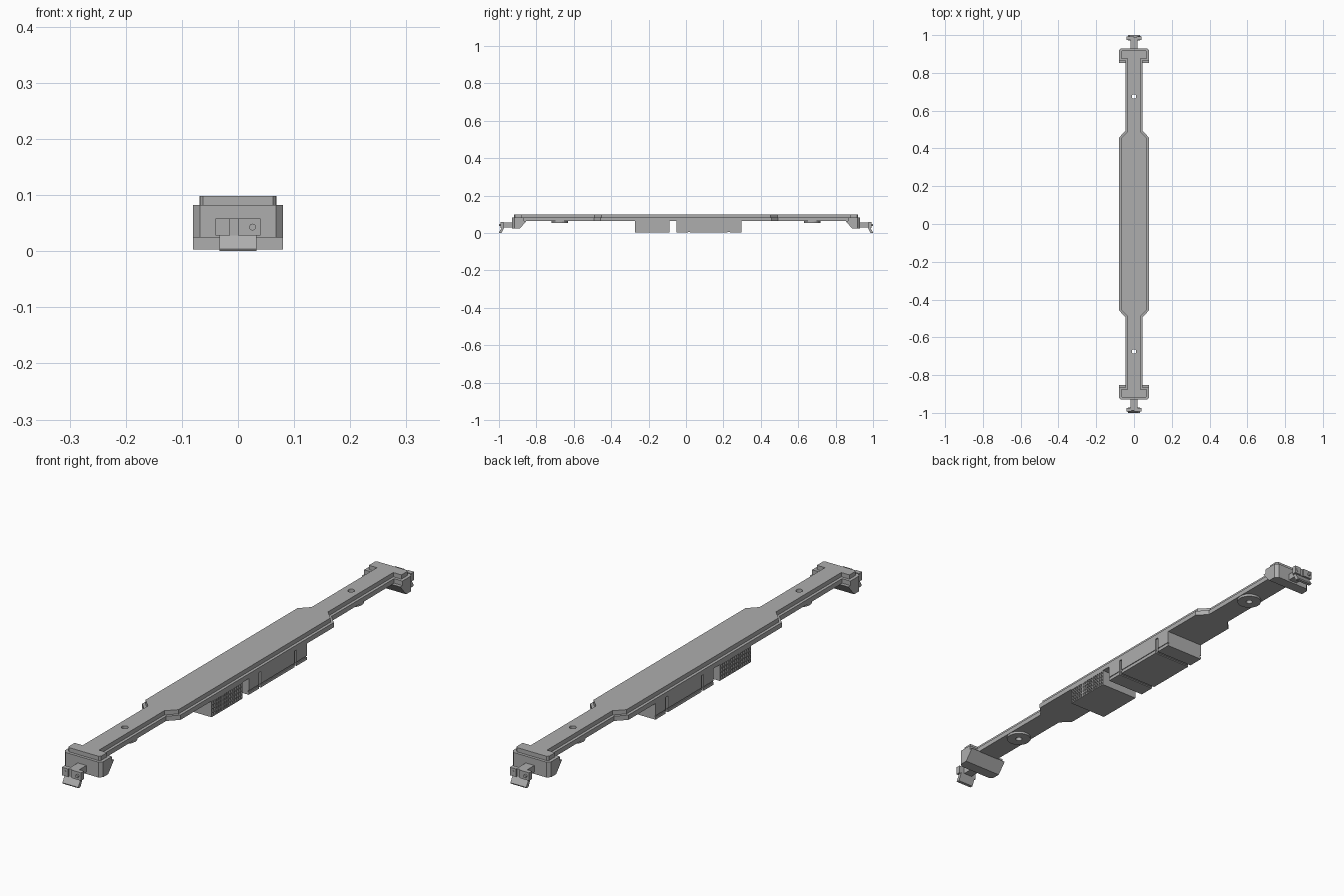
import bpy, bmesh
from math import radians
from mathutils import Matrix, Vector

cube = bpy.data.objects.get("Cube")
if cube:
    bpy.data.objects.remove(cube, do_unlink=True)

grey = bpy.data.materials.new("plain grey")
grey.use_nodes = True
colour = (0.42, 0.42, 0.42, 1)
grey.diffuse_color = colour
grey.node_tree.nodes["Principled BSDF"].inputs["Base Color"].default_value = colour


def finish(name, bm):
    bmesh.ops.recalc_face_normals(bm, faces=bm.faces)
    mesh = bpy.data.meshes.new(name)
    bm.to_mesh(mesh)
    bm.free()
    mesh.materials.append(grey)
    ob = bpy.data.objects.new(name, mesh)
    bpy.context.collection.objects.link(ob)
    return ob


def add_box(bm, x, y, z):
    """Box from (low, high) ranges."""
    size = [b - a for a, b in (x, y, z)]
    mid = [(a + b) / 2 for a, b in (x, y, z)]
    bmesh.ops.create_cube(bm, size=1, matrix=Matrix.Translation(mid) @ Matrix.Diagonal((*size, 1)))


def add_prism(bm, points, depth):
    """Polygon of 3D points pushed along a vector."""
    face = bm.faces.new([bm.verts.new(p) for p in points])
    ext = bmesh.ops.extrude_face_region(bm, geom=[face], use_keep_orig=True)
    verts = [g for g in ext["geom"] if isinstance(g, bmesh.types.BMVert)]
    bmesh.ops.translate(bm, verts=verts, vec=depth)


def add_cylinder(bm, centre, radius, height, along_y=False):
    turn = Matrix.Rotation(radians(90), 4, "X") if along_y else Matrix()
    bmesh.ops.create_cone(bm, cap_ends=True, segments=24, radius1=radius, radius2=radius,
                          depth=height, matrix=Matrix.Translation(centre) @ turn)


def turn_to_end(bm, end):
    """Parts are drawn at the front; the back gets a half turn."""
    if end == "back":
        bmesh.ops.rotate(bm, verts=bm.verts, cent=(0, 0, 0), matrix=Matrix.Rotation(radians(180), 3, "Z"))


def deck(name, quarter, low, high):
    """Plan outline mirrored from one quarter, raised between two heights."""
    right = [(x, -y) for x, y in reversed(quarter)] + quarter
    plan = right + [(-x, y) for x, y in reversed(right)]
    bm = bmesh.new()
    add_prism(bm, [(x, y, low) for x, y in plan], (0, 0, high - low))
    return finish(name, bm)


# Stepped floor: wide middle, narrow necks, wide heads
lower = deck("floor_frame", [(0.08, 0.457), (0.045, 0.493), (0.045, 0.866), (0.08, 0.866),
                             (0.08, 0.918), (0.068, 0.93)], 0.064, 0.082)
upper = deck("floor_top", [(0.069, 0.453), (0.034, 0.488), (0.034, 0.877), (0.068, 0.877),
                           (0.068, 0.913), (0.062, 0.919)], 0.081, 0.098)

# Round pivot pads under the necks
pads = bmesh.new()
for y in (-0.675, 0.675):
    add_cylinder(pads, (0, y, 0.06), 0.044, 0.01)
pads = finish("pivot_pads", pads)

# Drill the pivot holes
drill = bmesh.new()
for y in (-0.675, 0.675):
    add_cylinder(drill, (0, y, 0.07), 0.012, 0.2)
drill = finish("hole_cutter", drill)
drill.hide_render = True
for ob in (lower, upper, pads):
    cut = ob.modifiers.new("pivot_holes", "BOOLEAN")
    cut.operation = "DIFFERENCE"
    cut.object = drill
    bpy.context.view_layer.objects.active = ob
    bpy.ops.object.modifier_apply(modifier=cut.name)
bpy.data.objects.remove(drill, do_unlink=True)

for end in ("front", "back"):
    # Head block with cut corners and sloping underside
    bm = bmesh.new()
    half = [(0.08, -0.85), (0.08, -0.918), (0.068, -0.93)]
    plan = half + [(-x, y) for x, y in reversed(half)]
    add_prism(bm, [(x, y, 0.024) for x, y in plan], (0, 0, 0.041))
    slope = Vector((0, 0.04, -0.034))
    cut = bmesh.ops.bisect_plane(bm, geom=bm.verts[:] + bm.edges[:] + bm.faces[:],
                                 plane_co=(0, -0.888, 0.024), plane_no=slope, clear_outer=True)
    edges = [e for e in cut["geom_cut"] if isinstance(e, bmesh.types.BMEdge)]
    bmesh.ops.contextual_create(bm, geom=edges)
    turn_to_end(bm, end)
    finish(end + "_head_block", bm)

    # Coupler: shank, split face with pin and socket, hanging lip
    bm = bmesh.new()
    add_box(bm, (-0.018, 0.018), (-0.985, -0.925), (0.031, 0.056))
    add_box(bm, (-0.04, -0.014), (-0.993, -0.975), (0.028, 0.058))
    add_box(bm, (0, 0.04), (-0.993, -0.975), (0.028, 0.058))
    add_box(bm, (-0.014, 0), (-0.988, -0.975), (0.028, 0.058))
    add_cylinder(bm, (0.026, -0.995, 0.043), 0.006, 0.01, True)
    add_cylinder(bm, (-0.028, -0.993, 0.043), 0.006, 0.002, True)
    lip = [(-0.972, 0.03), (-0.984, 0.03), (-1, 0.004), (-0.998, 0), (-0.986, 0)]
    add_prism(bm, [(-0.033, y, z) for y, z in lip], (0.066, 0, 0))
    turn_to_end(bm, end)
    finish(end + "_coupler", bm)

# Plain equipment boxes with a shallow groove along the sides
for name, y in (("small_box", (-0.05, 0.01)), ("long_box", (0.022, 0.222)), ("end_box", (0.235, 0.296))):
    bm = bmesh.new()
    add_box(bm, (-0.08, 0.08), y, (0.003, 0.013))
    add_box(bm, (-0.077, 0.077), y, (0.013, 0.018))
    add_box(bm, (-0.08, 0.08), y, (0.018, 0.065))
    finish(name, bm)
bm = bmesh.new()
add_box(bm, (-0.073, 0.073), (0.005, 0.24), (0.007, 0.065))
finish("box_links", bm)

# Grille box: recessed core behind a lattice on each side
bm = bmesh.new()
start, stop = -0.272, -0.087
add_box(bm, (-0.073, 0.073), (start, stop), (0.003, 0.065))
columns, rows = 15, 4
step = (stop - start - 0.004) / columns
rise = 0.058 / rows
for side in (-1, 1):
    x = sorted((side * 0.072, side * 0.08))
    for i in range(columns + 1):
        y = start + i * step
        wide = 0.007 if i % 5 == 0 and 0 < i < columns else 0.004
        add_box(bm, x, (y, y + wide), (0.003, 0.065))
    for j in range(rows + 1):
        z = 0.003 + j * rise
        add_box(bm, x, (start, stop), (z, z + 0.004))
finish("grille_box", bm)
